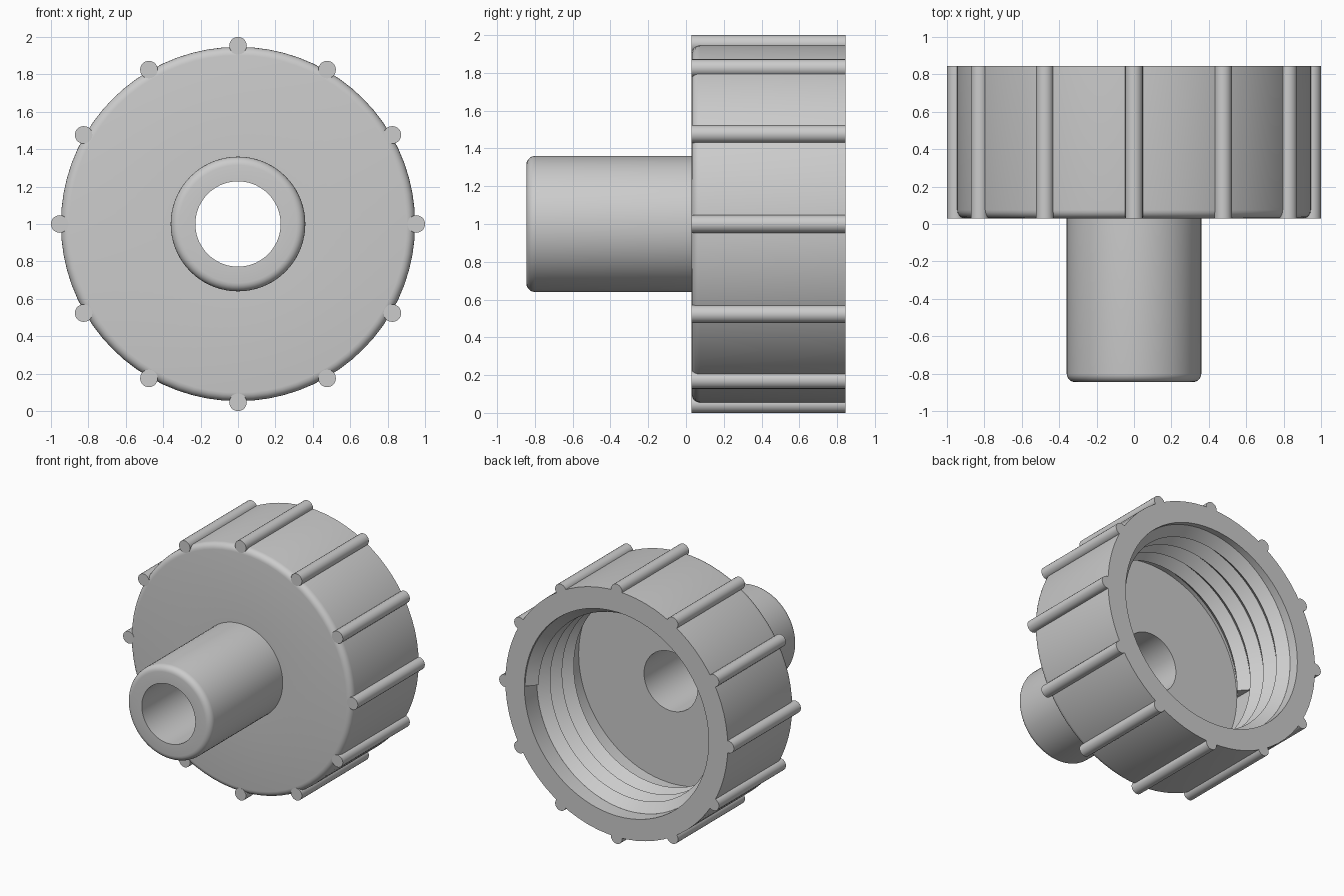
import bpy, bmesh
from math import sin, cos, pi, radians
from mathutils import Vector, Matrix

if "Cube" in bpy.data.objects:
    bpy.data.objects.remove(bpy.data.objects["Cube"])

CZ = 1.0            # height of the turning axis, which runs along y
FRONT, BACK = 0.03, 0.845


def finish(name, bm, angle=35):
    bmesh.ops.recalc_face_normals(bm, faces=bm.faces)
    mesh = bpy.data.meshes.new(name)
    bm.to_mesh(mesh)
    bm.free()
    obj = bpy.data.objects.new(name, mesh)
    bpy.context.collection.objects.link(obj)
    bpy.ops.object.select_all(action='DESELECT')
    obj.select_set(True)
    bpy.context.view_layer.objects.active = obj
    bpy.ops.object.shade_smooth_by_angle(angle=radians(angle))
    return obj


def on_axis(r, y, a):
    return Vector((r * cos(a), y, CZ + r * sin(a)))


def sweep(bm, rings, closed):
    """Skin closed cross-sections; cap the ends when the sweep is open."""
    n = len(rings[0])
    count = len(rings)
    for i in range(count if closed else count - 1):
        a, b = rings[i], rings[(i + 1) % count]
        for j in range(n):
            k = (j + 1) % n
            bm.faces.new((a[j], a[k], b[k], b[j]))
    if not closed:
        bm.faces.new(rings[0])
        bm.faces.new(rings[-1])


def fillet(r, y, rad, steps=5):
    """Rounded outer front corner as (radius, y) points, from face to side."""
    return [(r - rad + rad * sin(t), y + rad - rad * cos(t))
            for t in (i * pi / 2 / steps for i in range(steps + 1))]


# Cap and spout: one turned profile with bore, threaded cavity and rounded edges
profile = ([(0.228, 0.185), (0.228, -0.845)]
           + fillet(0.36, -0.845, 0.045)
           + [(0.36, FRONT)]
           + fillet(0.947, FRONT, 0.045)
           + [(0.947, BACK), (0.785, BACK), (0.785, 0.185)])
bm = bmesh.new()
SEG = 72
sweep(bm, [[bm.verts.new(on_axis(r, y, 2 * pi * i / SEG)) for r, y in profile]
           for i in range(SEG)], True)
finish("cap_with_spout", bm)

# Inner thread: triangular ridge wound three and a half turns
bm = bmesh.new()
TURNS, STEPS, HALF = 3.5, 210, 0.072
Y0, Y1 = 0.265, 0.765
section = [(0.80, -HALF), (0.785, -HALF), (0.72, 0), (0.785, HALF), (0.80, HALF)]
rings = []
for i in range(STEPS + 1):
    t = i / STEPS
    a = pi - 2 * pi * TURNS * t
    y = Y0 + (Y1 - Y0) * t
    rings.append([bm.verts.new(on_axis(r, y + dy, a)) for r, dy in section])
sweep(bm, rings, False)
finish("inner_thread", bm)

# Grip ribs: twelve thin rods around the cap
bm = bmesh.new()
for i in range(12):
    place = (Matrix.Translation(on_axis(0.953, (FRONT + BACK) / 2, i * pi / 6))
             @ Matrix.Rotation(pi / 2, 4, 'X'))
    bmesh.ops.create_cone(bm, cap_ends=True, segments=20, radius1=0.047,
                          radius2=0.047, depth=BACK - FRONT, matrix=place)
finish("grip_ribs", bm)
